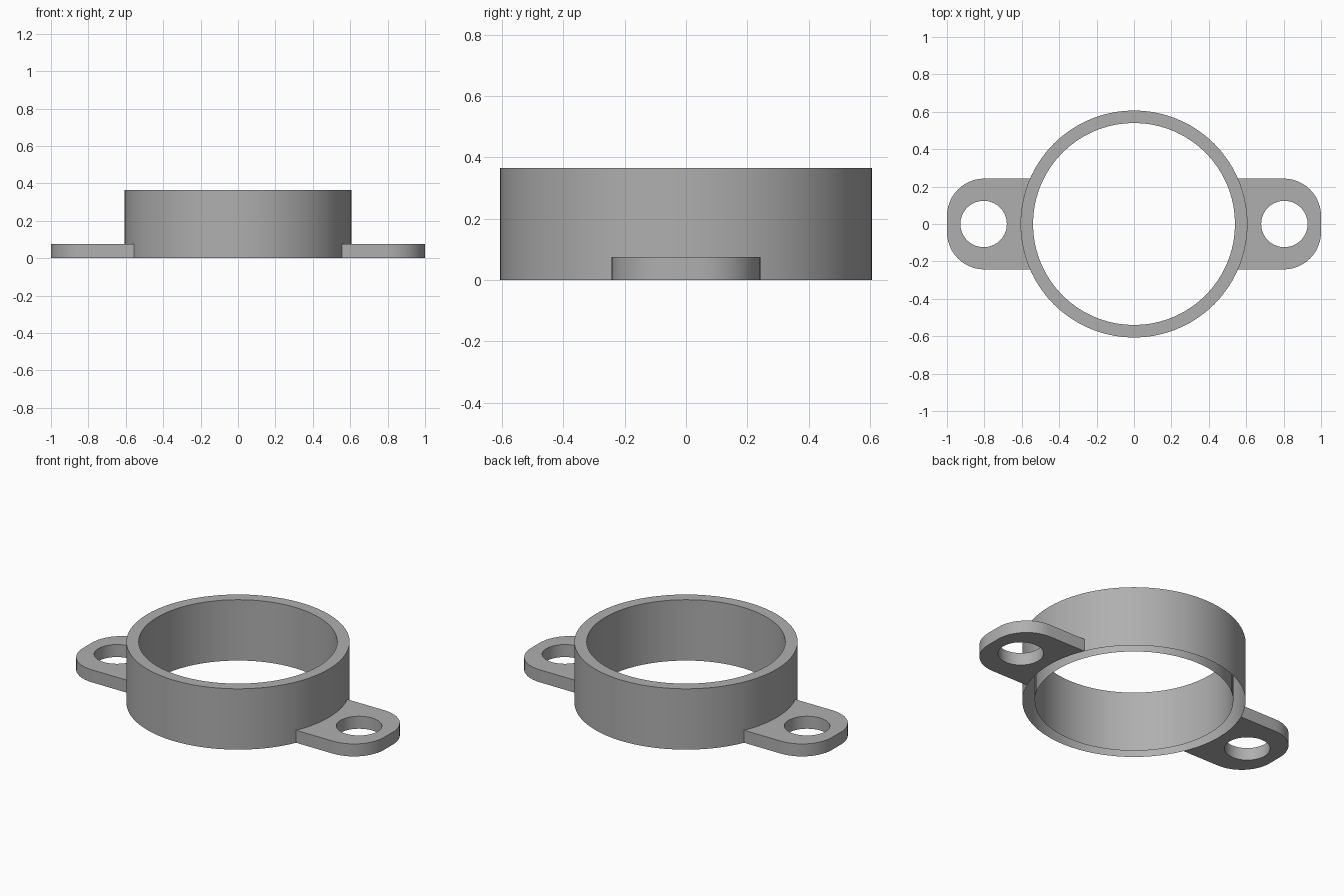
import bpy, bmesh
from math import sin, cos, pi, asin, radians
from mathutils import Matrix

cube = bpy.data.objects.get("Cube")
if cube:
    bpy.data.objects.remove(cube, do_unlink=True)

R_OUT, R_IN, HEIGHT = 0.607, 0.54, 0.365
TAB_HALF, TAB_H, CORNER = 0.243, 0.075, 0.2
HOLE_X, HOLE_R = 0.804, 0.124
SEGMENTS = 72

grey = bpy.data.materials.new("plain grey")
grey.use_nodes = True
COLOUR = (0.43, 0.43, 0.43, 1)
grey.diffuse_color = COLOUR
grey.node_tree.nodes["Principled BSDF"].inputs["Base Color"].default_value = COLOUR


def arc(cx, cy, r, start, end, steps):
    return [(cx + r * cos(start + (end - start) * i / steps),
             cy + r * sin(start + (end - start) * i / steps)) for i in range(steps + 1)]


def add_object(name, bm):
    mesh = bpy.data.meshes.new(name)
    bm.to_mesh(mesh)
    bm.free()
    mesh.materials.append(grey)
    obj = bpy.data.objects.new(name, mesh)
    bpy.context.collection.objects.link(obj)
    bpy.ops.object.select_all(action='DESELECT')
    obj.select_set(True)
    bpy.context.view_layer.objects.active = obj
    bpy.ops.object.shade_smooth_by_angle(angle=radians(30))


def add_loop(bm, points):
    verts = [bm.verts.new((x, y, 0)) for x, y in points]
    return [bm.edges.new((v, verts[i - 1])) for i, v in enumerate(verts)]


# Collar: inner and outer walls joined by a top rim, open underneath
bm = bmesh.new()
profile = [(R_OUT, 0), (R_OUT, HEIGHT), (R_IN, HEIGHT), (R_IN, 0)]
verts = [bm.verts.new((r, 0, z)) for r, z in profile]
edges = [bm.edges.new(pair) for pair in zip(verts, verts[1:])]
bmesh.ops.spin(bm, geom=verts + edges, cent=(0, 0, 0), axis=(0, 0, 1),
               angle=2 * pi, steps=SEGMENTS, use_merge=True)
bmesh.ops.remove_doubles(bm, verts=bm.verts, dist=1e-4)
bmesh.ops.recalc_face_normals(bm, faces=bm.faces)
if max(bm.faces, key=lambda f: f.calc_center_median().z).normal.z < 0:
    bmesh.ops.reverse_faces(bm, faces=bm.faces)
add_object("collar", bm)


# Mounting tabs: rounded plates with a screw hole, fitted to the collar
def mounting_tab(name, turn):
    bm = bmesh.new()
    meet = asin(TAB_HALF / R_OUT)
    inset_x, inset_y = 1 - CORNER, TAB_HALF - CORNER
    outline = (arc(0, 0, R_OUT, meet, -meet, 10)
               + arc(inset_x, -inset_y, CORNER, -pi / 2, 0, 12)
               + arc(inset_x, inset_y, CORNER, 0, pi / 2, 12))
    edges = add_loop(bm, outline)
    edges += add_loop(bm, arc(HOLE_X, 0, HOLE_R, 0, 2 * pi, 40)[:-1])
    bmesh.ops.triangle_fill(bm, edges=edges, use_beauty=True)
    top = bmesh.ops.extrude_face_region(bm, geom=list(bm.faces), use_keep_orig=True)
    for v in top["geom"]:
        if isinstance(v, bmesh.types.BMVert):
            v.co.z = TAB_H
    bmesh.ops.recalc_face_normals(bm, faces=bm.faces)
    # The collar wall closes the curved end
    hidden = [f for f in bm.faces if abs(f.normal.z) < 0.5
              and all(abs(v.co.xy.length - R_OUT) < 1e-4 for v in f.verts)]
    bmesh.ops.delete(bm, geom=hidden, context='FACES')
    bmesh.ops.rotate(bm, verts=bm.verts, cent=(0, 0, 0),
                     matrix=Matrix.Rotation(turn, 3, 'Z'))
    add_object(name, bm)


mounting_tab("left_tab", 0)
mounting_tab("right_tab", pi)
